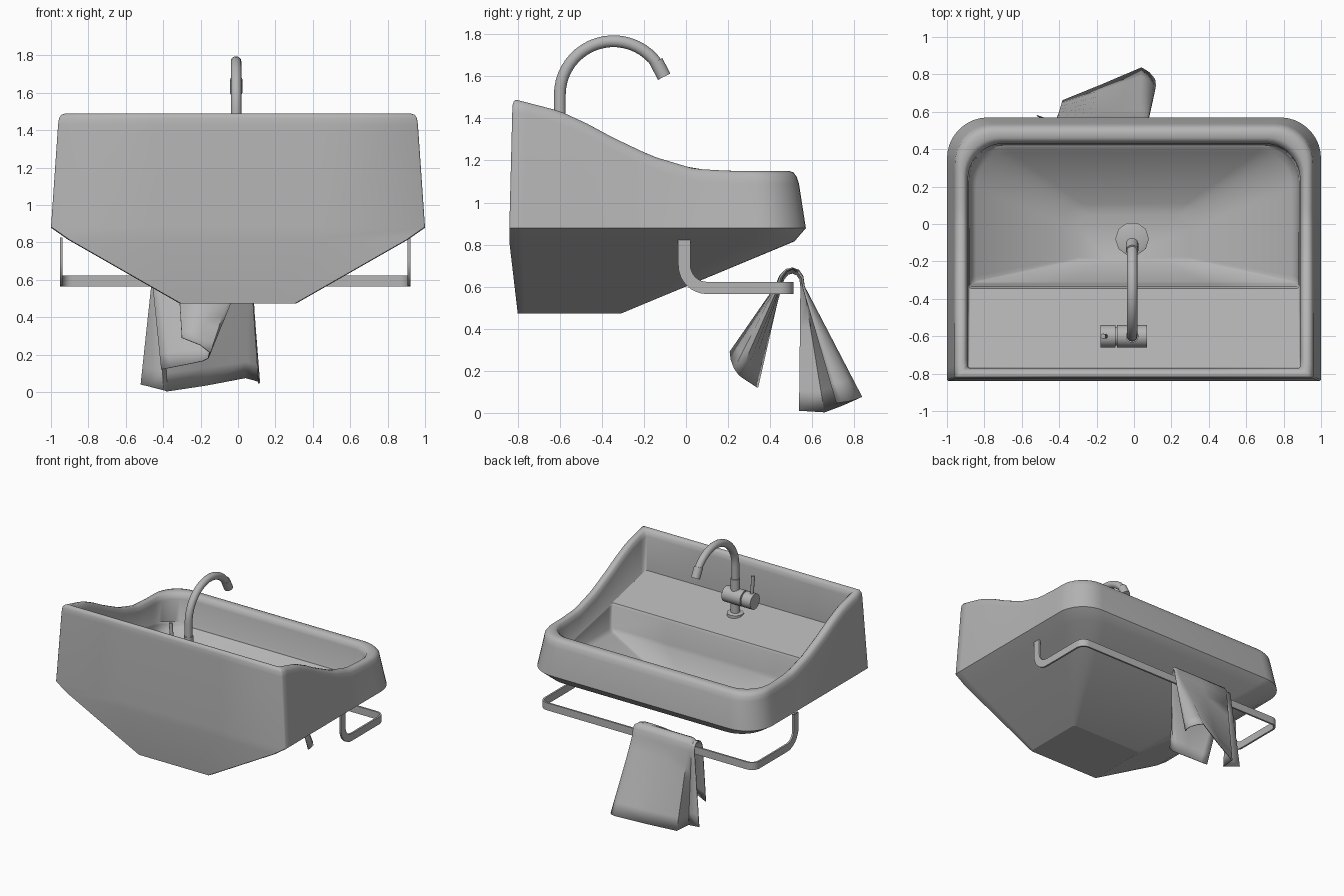
import bpy, bmesh, math
from mathutils import Vector

if "Cube" in bpy.data.objects:
    bpy.data.objects.remove(bpy.data.objects["Cube"])

GREY = bpy.data.materials.new("grey")
GREY.diffuse_color = (.46, .46, .46, 1)
GREY.use_nodes = True
GREY.node_tree.nodes["Principled BSDF"].inputs["Base Color"].default_value = GREY.diffuse_color


def make(name, verts, faces, angle=35):
    me = bpy.data.meshes.new(name)
    me.from_pydata(verts, [], faces)
    bm = bmesh.new()
    bm.from_mesh(me)
    bmesh.ops.recalc_face_normals(bm, faces=bm.faces)
    bm.to_mesh(me)
    bm.free()
    me.materials.append(GREY)
    ob = bpy.data.objects.new(name, me)
    bpy.context.collection.objects.link(ob)
    bpy.ops.object.select_all(action='DESELECT')
    ob.select_set(True)
    bpy.context.view_layer.objects.active = ob
    bpy.ops.object.shade_smooth_by_angle(angle=math.radians(angle))
    return ob


def loft(name, rings, closed=True, caps=True, angle=35):
    n = len(rings[0])
    verts = [p for r in rings for p in r]
    faces = []
    for i in range(len(rings) - 1):
        for j in range(n if closed else n - 1):
            k = (j + 1) % n
            faces.append((i*n + j, i*n + k, (i+1)*n + k, (i+1)*n + j))
    if caps:
        faces.append(tuple(range(n)))
        faces.append(tuple(range(len(verts) - n, len(verts))))
    return make(name, verts, faces, angle)


def tube(name, stations, sides=20):
    """Round sweep through (point, radius) stations."""
    pts = [Vector(p) for p, r in stations]
    rings = []
    for i, (p, r) in enumerate(stations):
        t = (pts[min(i+1, len(pts)-1)] - pts[max(i-1, 0)]).normalized()
        u = t.orthogonal().normalized() if abs(t.x) > .5 else Vector((1, 0, 0))
        u = (u - t * u.dot(t)).normalized()
        v = t.cross(u)
        rings.append([pts[i] + r*(u*math.cos(a) + v*math.sin(a))
                      for a in [2*math.pi*k/sides for k in range(sides)]])
    return loft(name, rings)


# Basin: rounded plan outlines lofted up the outside, over the rim, and down inside
RIM = [(-.9, 1.495), (-.8, 1.487), (-.6, 1.435), (-.47, 1.375), (-.35, 1.31),
       (-.16, 1.22), (.04, 1.16), (.22, 1.15), (.7, 1.15)]


def rim(y):
    for (a, za), (b, zb) in zip(RIM, RIM[1:]):
        if y <= b:
            return za + (zb - za) * (y - a) / (b - a)


def deck(y):
    return 1.17 - .21 * (y + .77)


def outline(hx, y0, y1, r, z):
    c = .008                                    # tiny bevel on the back corners
    half = [(hx * .45, y0), (hx - c, y0)]
    half += [(hx, y0 + c + (y1 - r - y0 - c) * i / 20) for i in range(20)]
    for i in range(10):
        a = math.pi / 2 * i / 9
        half.append((hx - r + r*math.cos(a), y1 - r + r*math.sin(a)))
    pts = half + [(-x, y) for x, y in reversed(half)]
    return [(x, y, z(y) if callable(z) else z) for x, y in pts]


basin = loft("basin", [
    outline(.31, -.80, -.31, .02, .472),
    outline(.91, -.84, .515, .2, .815),
    outline(1.0, -.84, .57, .22, .878),
    outline(.962, -.826, .537, .21, lambda y: rim(y) - .06),
    outline(.957, -.824, .525, .20, lambda y: rim(y) - .025),
    outline(.945, -.818, .51, .20, lambda y: rim(y) - .006),
    outline(.93, -.81, .49, .19, rim),
    outline(.91, -.79, .46, .19, rim),
    outline(.898, -.777, .442, .19, lambda y: rim(y) - .012),
    outline(.888, -.77, .43, .19, lambda y: rim(y) - .045),
    outline(.886, -.768, .427, .19, deck),
    outline(.882, -.345, .425, .19, lambda y: deck(y) - .004),
    outline(.880, -.335, .422, .19, lambda y: deck(y) - .02),
    outline(.872, -.32, .41, .19, .895),
    outline(.845, -.31, .385, .18, .865),
    outline(.38, -.21, .11, .10, .695),
    outline(.30, -.19, .05, .09, .68),
], angle=48)
basin.data.polygons[len(basin.data.polygons) - 2].use_smooth = False   # flat underside

# Drain
tube("drain", [((-.01, -.08, .67), .09), ((-.01, -.08, .69), .09), ((-.01, -.08, .695), .075)], 10)

# Tap
X, Y = -.01, -.6
tube("tap_flange", [((X, Y, 1.12), .062), ((X, Y, 1.142), .062), ((X, Y, 1.148), .05)], 24)
tube("tap_stem", [((X, Y, 1.12), .034), ((X, Y, 1.41), .034)])
tube("tap_body", [((-.09, Y, 1.27), .06), ((.07, Y, 1.27), .06)], 24)
tube("tap_neck", [((-.11, Y, 1.27), .05), ((-.08, Y, 1.27), .05)], 24)
tube("tap_cap", [((-.18, Y, 1.27), .06), ((-.10, Y, 1.27), .06)], 24)
tube("tap_lever", [((-.15, Y, 1.28), .012), ((-.165, Y, 1.47), .014)], 12)
spout = [((X, Y, 1.38), .028)]
for i in range(21):
    a = math.radians(180 - 145 * i / 20)
    spout.append(((X, -.345 + .255*math.cos(a), 1.512 + .255*math.sin(a)), .028))
tube("tap_spout", spout)
tube("tap_nozzle", [((X, -.142, 1.672), .033), ((X, -.104, 1.598), .033)])

# Towel rail: flat strip, right half swept then mirrored
path = [((.93, -.008, .825), (1, 0, 0))]
for i in range(9):
    a = math.pi + math.pi/2 * i/8
    path.append(((.93, .1 + .108*math.cos(a), .702 + .108*math.sin(a)), (1, 0, 0)))
for i in range(9):
    a = math.pi/2 * i/8
    path.append(((.87 + .06*math.cos(a), .445 + .06*math.sin(a), .594),
                 (math.cos(a), math.sin(a), 0)))
path.append(((0, .505, .594), (0, 1, 0)))
rings = []
for i, (p, n) in enumerate(path):
    p, n = Vector(p), Vector(n)
    t = Vector(path[min(i+1, len(path)-1)][0]) - Vector(path[max(i-1, 0)][0])
    w = n.cross(t).normalized() * .029
    n = n * .007
    rings.append([p + w + n, p - w + n, p - w - n, p + w - n])
rail = loft("towel_rail", rings, caps=False)
rail.location.x = -.016
rail.modifiers.new("mirror", 'MIRROR')

# Towel: folded columns, hanging outside, over the rail, and hanging inside
outer = [(-.52, .58, .04), (-.40, .54, .01), (-.38, .66, .003), (-.17, .745, .035),
         (.04, .835, .075), (.08, .81, .065), (.11, .775, .055), (.115, .74, .05), (.11, .715, .045)]
top_x = [-.46, -.43, -.41, -.18, .03, .05, .065, .072, .075]
in_x = [-.46, -.42, -.38, -.18, -.02, .01, -.02, -.16, -.32]
top_r = [.8, .72, 1, 1, 1, 1, .97, .92, .85]
in_r = [.85, .8, .85, .85, .9, 1, 1.12, 1.18, 1.2]
inner = [(-.41, .34, .12), (-.36, .325, .13), (-.31, .31, .14), (-.25, .29, .152),
         (-.19, .27, .165), (-.16, .25, .18), (-.15, .23, .21), (-.20, .215, .25), (-.30, .21, .29)]
arc = [(.055, .0), (.048, .05), (.028, .078), (.0, .088), (-.03, .078), (-.055, .045), (-.068, .0)]
top_rows = []
for i, (dy, dz) in enumerate(arc):
    f = max(0, (i - 2) / 4)
    row = []
    for x0, x1, r0, r1 in zip(top_x, in_x, top_r, in_r):
        r = r0 + (r1 - r0) * f
        row.append((x0 + (x1 - x0) * f, .507 + dy*r, .6 + dz*r))
    top_rows.append(row)


def blend(a, b, steps=6):
    return [[Vector(p).lerp(Vector(q), i/steps) for p, q in zip(a, b)] for i in range(steps)]


rows = blend(outer, top_rows[0]) + top_rows[:-1] + blend(top_rows[-1], inner) + [inner]
towel = loft("towel", rows, closed=False, caps=False, angle=50)
sol = towel.modifiers.new("thickness", 'SOLIDIFY')
sol.thickness = .006
sol.offset = 0
